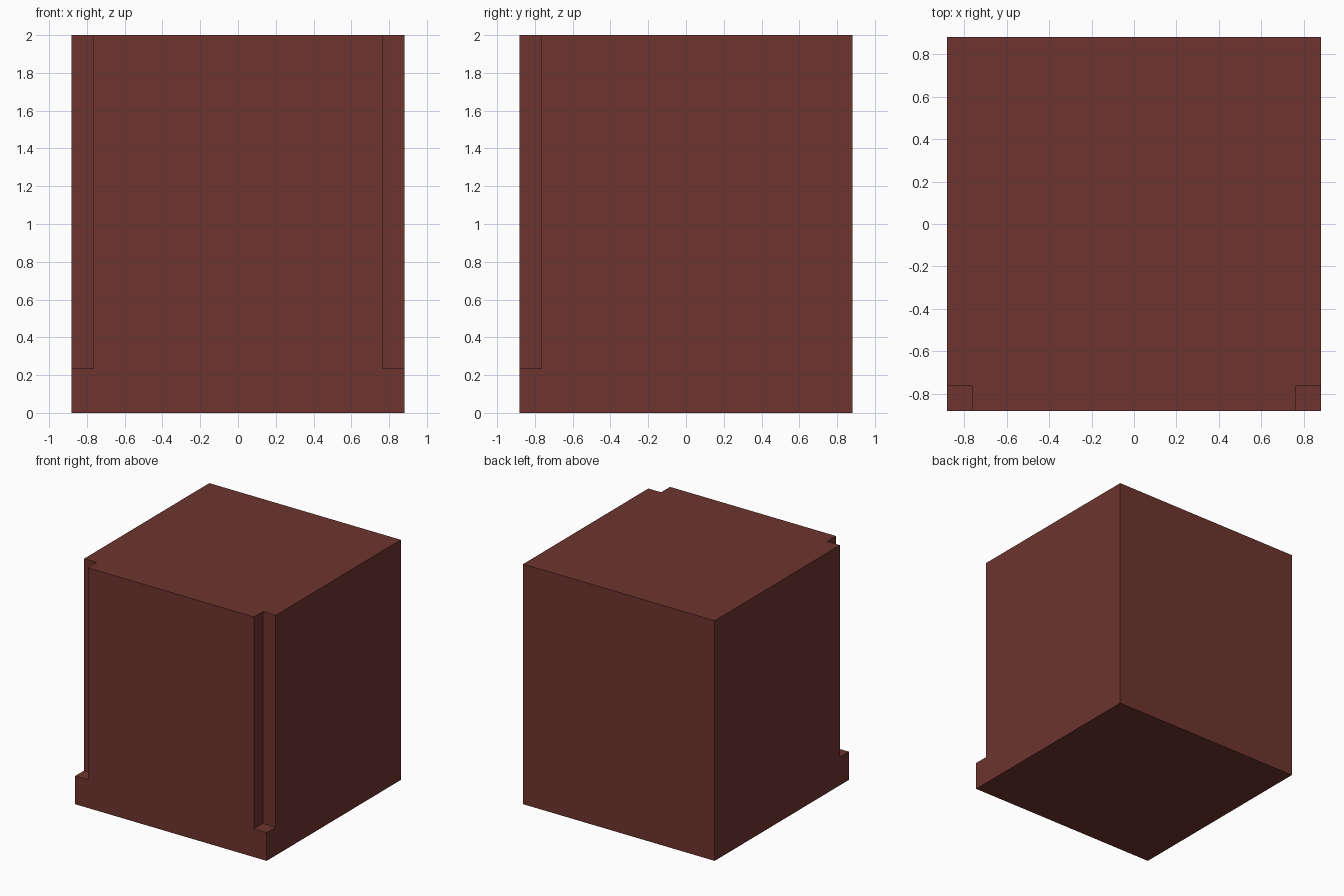
import bpy

if "Cube" in bpy.data.objects:
    bpy.data.objects.remove(bpy.data.objects["Cube"])

U = 2 / 17  # one design unit: the block is 15 x 15 x 17 units


def box(name, lo, hi):
    size = [b - a for a, b in zip(lo, hi)]
    mid = [(a + b) / 2 for a, b in zip(lo, hi)]
    bpy.ops.mesh.primitive_cube_add(size=1, location=mid)
    ob = bpy.context.object
    ob.name = name
    ob.scale = size
    bpy.ops.object.transform_apply(location=True, rotation=False, scale=True)
    return ob


mat = bpy.data.materials.new("dark red brown")
mat.diffuse_color = (0.155, 0.0343, 0.0273, 1)
mat.use_nodes = True
mat.node_tree.nodes["Principled BSDF"].inputs["Base Color"].default_value = mat.diffuse_color

# Main block
h = 7.5 * U
block = box("block", (-h, -h, 0), (h, h, 2))
block.data.materials.append(mat)

# Square notches down both front corners, stopping above the base
for side in (-1, 1):
    x0, x1 = sorted((side * 6.5 * U, side * 8.5 * U))
    cutter = box("notch_cutter", (x0, -8.5 * U, 2 * U), (x1, -6.5 * U, 2.2))
    cutter.hide_render = True
    mod = block.modifiers.new("notch", "BOOLEAN")
    mod.operation = "DIFFERENCE"
    mod.solver = "EXACT"
    mod.object = cutter
    bpy.context.view_layer.objects.active = block
    bpy.ops.object.modifier_apply(modifier=mod.name)
    bpy.data.objects.remove(cutter)

# Keep a single colour on every face
block.data.materials.clear()
block.data.materials.append(mat)
for p in block.data.polygons:
    p.material_index = 0
